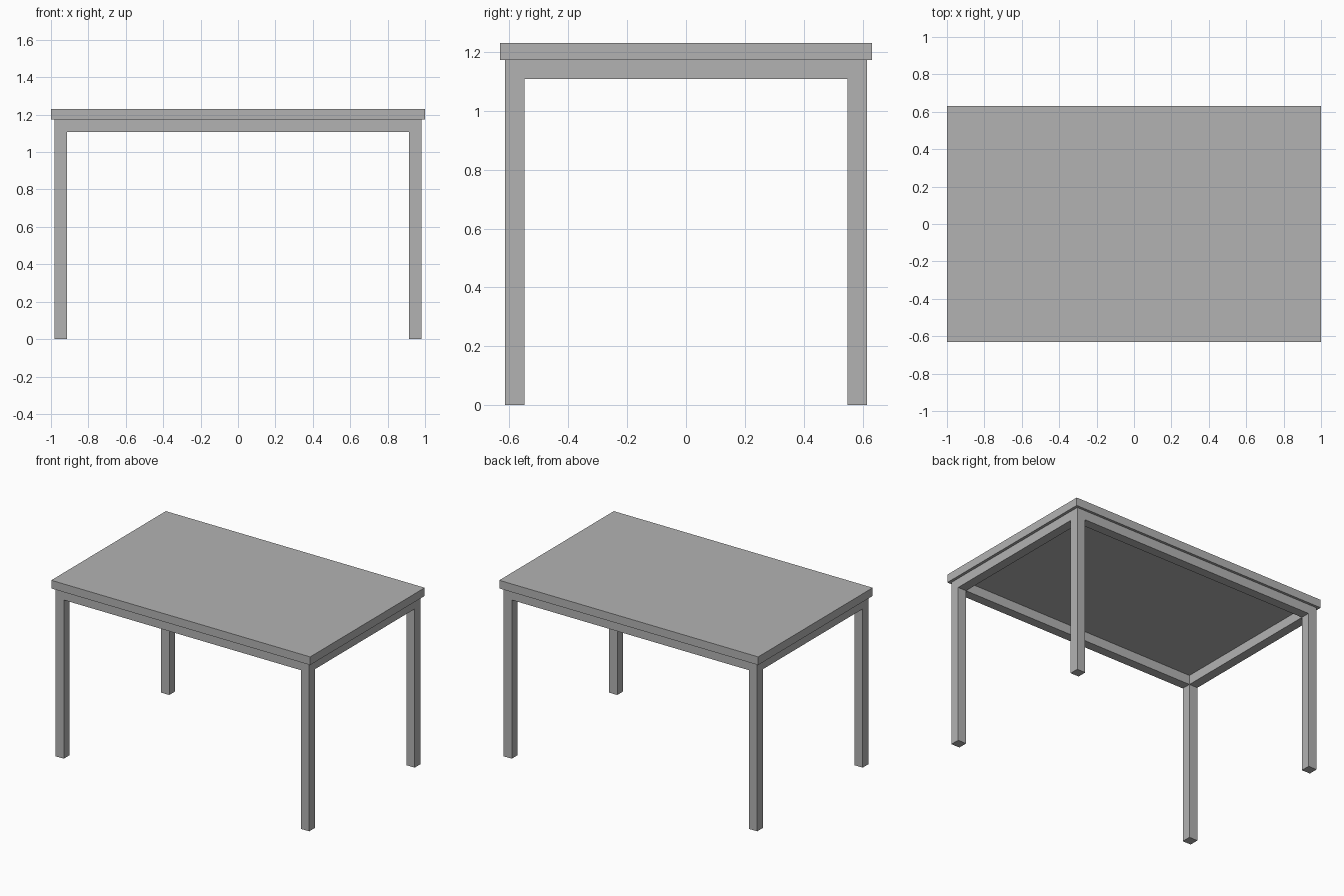
import bpy

cube = bpy.data.objects.get("Cube")
if cube:
    bpy.data.objects.remove(cube, do_unlink=True)

# Single plain grey finish
grey = bpy.data.materials.new("light_grey")
grey.use_nodes = True
colour = (0.45, 0.45, 0.45, 1)
grey.diffuse_color = colour
grey.node_tree.nodes["Principled BSDF"].inputs["Base Color"].default_value = colour


def box(name, centre, size):
    bpy.ops.mesh.primitive_cube_add(size=1, location=centre)
    obj = bpy.context.object
    obj.name = name
    obj.scale = size
    bpy.ops.object.transform_apply(location=False, rotation=False, scale=True)
    obj.data.materials.append(grey)
    return obj


TOP_Z, FRAME_Z = 1.23, 1.173    # upper faces of the slab and the frame
BAR = 0.065                     # square bar section
LEG_X, LEG_Y = 0.948, 0.582     # leg centre lines

# Table top
slab = TOP_Z - FRAME_Z
box("table_top", (0, 0, FRAME_Z + slab / 2), (2, 1.264, slab))

# Legs at the four corners
for side, sx in (("left", 1), ("right", -1)):
    for end, sy in (("front", -1), ("back", 1)):
        box(f"{end}_{side}_leg", (sx * LEG_X, sy * LEG_Y, FRAME_Z / 2),
            (BAR, BAR, FRAME_Z))

# Rails between the legs, flush with their faces
rail_z = FRAME_Z - BAR / 2
for name, sy in (("front_rail", -1), ("back_rail", 1)):
    box(name, (0, sy * LEG_Y, rail_z), (2 * LEG_X - BAR, BAR, BAR))
for name, sx in (("left_rail", 1), ("right_rail", -1)):
    box(name, (sx * LEG_X, 0, rail_z), (BAR, 2 * LEG_Y - BAR, BAR))
